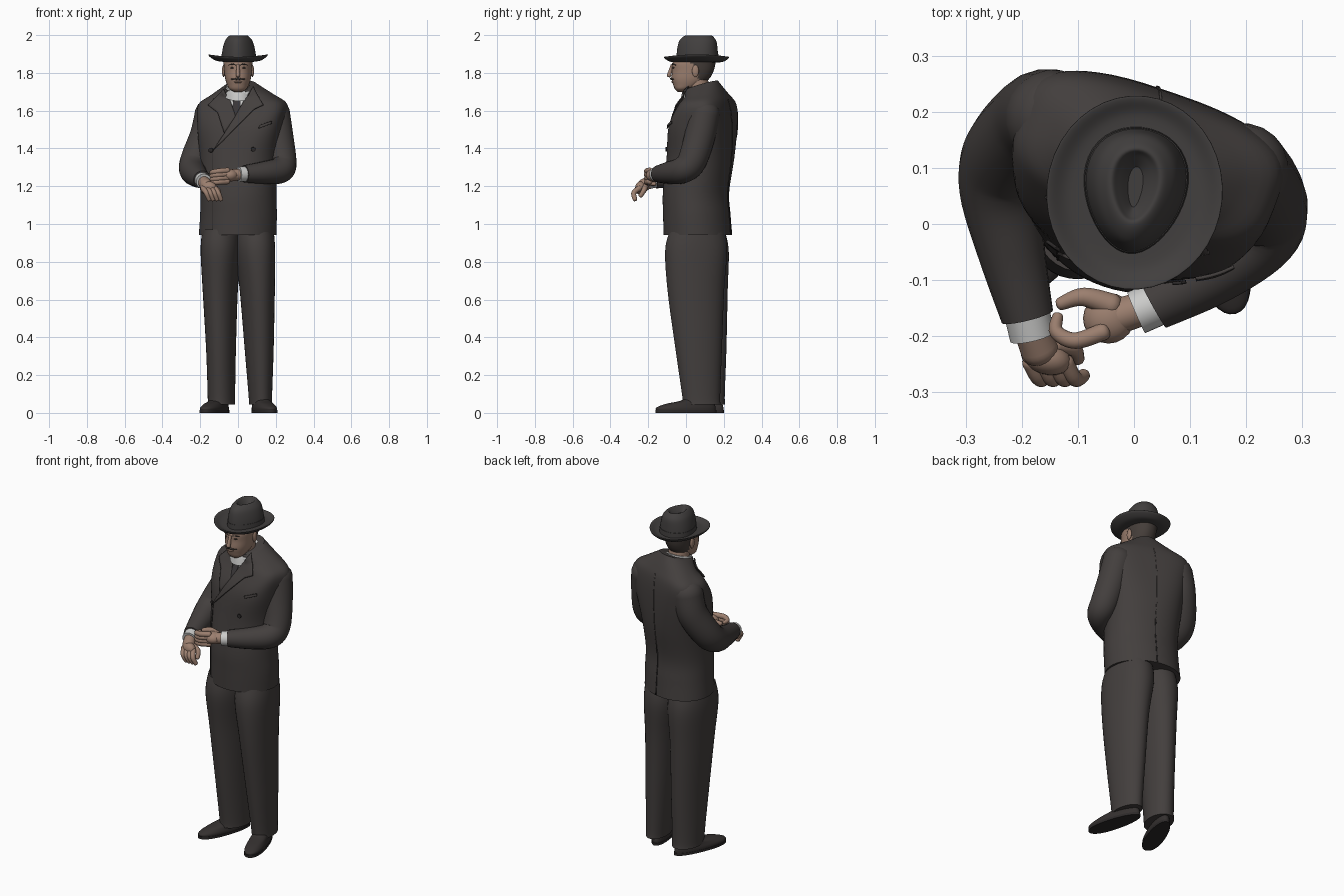
import bpy, bmesh, math
from mathutils import Vector
from mathutils.bvhtree import BVHTree

cube = bpy.data.objects.get("Cube")
if cube:
    bpy.data.objects.remove(cube, do_unlink=True)


def material(name, r, g, b):
    mat = bpy.data.materials.new(name)
    mat.use_nodes = True
    mat.diffuse_color = (r, g, b, 1)
    shader = next(n for n in mat.node_tree.nodes if n.type == 'BSDF_PRINCIPLED')
    shader.inputs["Base Color"].default_value = (r, g, b, 1)
    shader.inputs["Roughness"].default_value = 0.8
    return mat


SUIT = material("suit cloth", .056, .049, .047)
HAT = material("hat felt", .053, .049, .048)
DARK = material("dark seam", .025, .022, .022)
SKIN = material("skin", .33, .212, .158)
HAIR = material("hair", .06, .048, .042)
SHIRT = material("shirt white", .6, .6, .59)
TIE = material("tie", .04, .036, .038)
SHOE = material("shoe leather", .035, .03, .029)
built = []


def finish(name, bm, *mats):
    mesh = bpy.data.meshes.new(name)
    bmesh.ops.recalc_face_normals(bm, faces=bm.faces)
    bm.to_mesh(mesh)
    bm.free()
    for mat in mats:
        mesh.materials.append(mat)
    obj = bpy.data.objects.new(name, mesh)
    bpy.context.collection.objects.link(obj)
    built.append(obj)
    return obj


def smooth(points, steps):
    """Catmull-Rom interpolation of tuples of any length."""
    pad = [points[0], *points, points[-1]]
    out = []
    for a, b, c, d in zip(pad, pad[1:], pad[2:], pad[3:]):
        for s in range(steps):
            t = s / steps
            out.append([(2 * q + (r - p) * t + (2 * p - 5 * q + 4 * r - w) * t * t
                         + (3 * q - p - 3 * r + w) * t ** 3) / 2
                        for p, q, r, w in zip(a, b, c, d)])
    return out + [list(points[-1])]


def skin_rings(bm, rings):
    rings = [[bm.verts.new(co) for co in ring] for ring in rings]
    for low, high in zip(rings, rings[1:]):
        for i in range(len(low)):
            bm.faces.new((low[i - 1], low[i], high[i], high[i - 1]))
    bm.faces.new(rings[0])
    bm.faces.new(rings[-1])


def loft(name, rings, *mats, yaw=0, power=2.0, taper=0, tilt=0, steps=5, sides=40):
    """Stacked superellipses: centre x, y, z, half width, half depth, and maybe own power and tilt."""
    def point(ring, i):
        cx, cy, z, rx, ry, *own = ring
        n, lean = own or (power, tilt)
        a = math.tau * i / sides
        c, s = math.cos(a), math.sin(a)
        u = math.copysign(abs(c) ** (2 / n), c) * rx * (1 + taper * s)
        v = math.copysign(abs(s) ** (2 / n), s) * ry
        return (cx + u * math.cos(yaw) - v * math.sin(yaw),
                cy + u * math.sin(yaw) + v * math.cos(yaw), z + v * lean)
    bm = bmesh.new()
    skin_rings(bm, [[point(r, i) for i in range(sides)] for r in smooth(rings, steps)])
    return finish(name, bm, *mats)


def tube(name, path, mat, ends=(1, 1), steps=6, sides=20):
    """Round limb along x, y, z, radius points; ends sets which tips are domed."""
    dense = smooth(path, steps)
    spine = [(Vector(p[:3]), p[3]) for p in dense]
    first = (spine[0][0] - spine[1][0]).normalized()
    last = (spine[-1][0] - spine[-2][0]).normalized()
    (head, r0), (tail, r1) = spine[0], spine[-1]
    dome = [(.35, .9), (.6, .65), (.72, .3)]
    if ends[0]:
        spine = [(head + first * r0 * h, r0 * w) for h, w in reversed(dome)] + spine
    if ends[1]:
        spine += [(tail + last * r1 * h, r1 * w) for h, w in dome]
    rings, side, old = [], None, None
    for i, (co, r) in enumerate(spine):
        ahead = spine[min(i + 1, len(spine) - 1)][0] - spine[max(i - 1, 0)][0]
        ahead.normalize()
        side = ahead.orthogonal().normalized() if side is None else old.rotation_difference(ahead) @ side
        old = ahead
        up = ahead.cross(side)
        rings.append([co + r * (side * math.cos(math.tau * k / sides) + up * math.sin(math.tau * k / sides))
                      for k in range(sides)])
    bm = bmesh.new()
    skin_rings(bm, rings)
    return finish(name, bm, mat)


def ball(name, centre, size, mat, turn=0):
    bm = bmesh.new()
    bmesh.ops.create_uvsphere(bm, u_segments=20, v_segments=12, radius=1)
    bmesh.ops.scale(bm, vec=size, verts=bm.verts)
    obj = finish(name, bm, mat)
    obj.location = centre
    obj.rotation_euler.z = turn
    return obj


# Jacket body, turned towards the figure's right, square across the shoulders
jacket = loft("jacket", [
    (-.005, .062, .943, .208, .178, 2, 0), (0, .056, 1.05, .206, .175, 2, 0),
    (0, .052, 1.17, .203, .17, 2.1, 0), (.003, .075, 1.35, .208, .168, 2.4, 0),
    (.016, .088, 1.52, .23, .155, 3.1, 0), (.023, .112, 1.63, .238, .12, 3.1, 0),
    (.02, .108, 1.682, .172, .1, 2.4, .1), (.008, .078, 1.732, .086, .092, 2, .3)],
    SUIT, yaw=-.33, sides=64, taper=.05)
surface = BVHTree.FromPolygons([v.co for v in jacket.data.vertices],
                               [p.vertices for p in jacket.data.polygons])


def plate(name, outline, mat, lift, side=-1):
    """Thin panel laid on the jacket, outlined in x and z."""
    bm = bmesh.new()
    face = bm.faces.new([bm.verts.new((x, 0, z)) for x, z in outline])
    face.normal_update()
    bmesh.ops.triangulate(bm, faces=bm.faces)
    bmesh.ops.subdivide_edges(bm, edges=bm.edges, cuts=7, use_grid_fill=True)
    missed = []
    for v in bm.verts:
        hit, normal, *_ = surface.ray_cast(Vector((v.co.x, side, v.co.z)), Vector((0, -side, 0)))
        if hit is None:
            missed.append(v)
        else:
            v.co = hit + normal * lift * (1 if normal.y * side > 0 else -1)
    bmesh.ops.delete(bm, geom=missed, context='VERTS')
    obj = finish(name, bm, mat)
    solid = obj.modifiers.new("thickness", 'SOLIDIFY')
    solid.thickness = .006
    solid.offset = 0
    return obj


# Shirt front, tie, lapels and jacket details
plate("shirt_front", [(-.06, 1.7), (.06, 1.7), (-.01, 1.555)], SHIRT, .002)
plate("tie", [(-.018, 1.7), (.018, 1.7), (.014, 1.6), (-.01, 1.56), (-.028, 1.6)], TIE, .006)
plate("right_lapel", [(-.07, 1.71), (-.155, 1.625), (-.105, 1.585), (-.07, 1.48),
                      (-.01, 1.565), (-.042, 1.66)], SUIT, .008)
plate("left_lapel", [(.075, 1.72), (.135, 1.625), (.085, 1.6), (-.13, 1.385),
                     (-.01, 1.565), (.042, 1.66)], SUIT, .011)
plate("front_edge", [(-.137, 1.39), (-.134, 1.39), (-.134, .945), (-.137, .945)], DARK, -.001)
plate("breast_pocket", [(.11, 1.52), (.175, 1.545), (.175, 1.53), (.11, 1.505)], SUIT, .006)
plate("back_seam", [(.045, 1.66), (.049, 1.66), (.037, 1.2), (.033, 1.2)], SUIT, 0, side=1)
plate("back_vent", [(.031, 1.2), (.036, 1.2), (.036, .946), (.03, .946)], DARK, 0, side=1)
for x, z in ((.08, 1.395), (-.14, 1.39)):
    disc = [(x + .012 * math.cos(math.tau * k / 10), z + .012 * math.sin(math.tau * k / 10))
            for k in range(10)]
    plate("button", disc, DARK, .006)

# Sleeves, cuffs and wrists
tube("left_sleeve", [(.192, .098, 1.59, .083), (.212, .072, 1.46, .082), (.233, .03, 1.33, .077),
                     (.222, -.02, 1.285, .07), (.14, -.085, 1.272, .06), (.035, -.145, 1.265, .046)],
     SUIT, ends=(1, 0))
tube("left_cuff", [(.05, -.138, 1.265, .04), (.004, -.158, 1.263, .04)], SHIRT, ends=(0, 0))
tube("left_wrist", [(.03, -.146, 1.264, .03), (-.03, -.165, 1.258, .032)], SKIN)
tube("right_sleeve", [(-.143, .19, 1.59, .085), (-.17, .185, 1.47, .085), (-.224, .125, 1.34, .081),
                      (-.238, .06, 1.285, .073), (-.218, -.05, 1.255, .06), (-.19, -.165, 1.235, .047)],
     SUIT, ends=(1, 0))
tube("right_cuff", [(-.193, -.15, 1.237, .041), (-.181, -.2, 1.225, .041)], SHIRT, ends=(0, 0))
tube("right_wrist", [(-.186, -.18, 1.23, .031), (-.168, -.225, 1.205, .034)], SKIN)

# Right hand hanging from the wrist
ball("right_palm", (-.157, -.238, 1.19), (.046, .03, .037), SKIN, turn=-.3)
for i in range(4):
    x = -.185 + .021 * i
    tube("right_finger", [(x, -.246, 1.19, .015), (x + .017, -.276, 1.165, .014),
                          (x + .032, -.27, 1.13, .012)], SKIN, sides=12)
tube("right_thumb", [(-.14, -.215, 1.2, .016), (-.108, -.222, 1.18, .014),
                     (-.1, -.24, 1.15, .012)], SKIN, sides=12)

# Left hand pinching the other cuff
ball("left_palm", (-.045, -.168, 1.258), (.046, .045, .034), SKIN, turn=.3)
for i in range(4):
    z = 1.283 - .019 * i
    tube("left_finger", [(-.055, -.192, z, .016), (-.105, -.208, z - .004, .015),
                         (-.138, -.192, z - .01, .013), (-.136, -.165, z - .014, .01)], SKIN, sides=12)
tube("left_thumb", [(-.04, -.145, 1.27, .022), (-.09, -.13, 1.275, .017),
                    (-.13, -.142, 1.27, .012)], SKIN, sides=12)

# Trouser legs, overlapping at the top to form the seat
loft("right_trouser_leg", [
    (-.088, .105, .045, .072, .103, 2, 0), (-.088, .102, .1, .072, .104, 2, 0),
    (-.09, .09, .34, .078, .125, 2, 0), (-.094, .075, .65, .092, .147, 2, 0),
    (-.091, .064, .86, .105, .163, 2.15, 0), (-.088, .06, .97, .1, .145, 2, 0)], SUIT, yaw=-.14)
loft("left_trouser_leg", [
    (.12, .083, .045, .06, .1, 2, 0), (.118, .08, .1, .062, .102, 2, 0),
    (.112, .067, .34, .076, .124, 2, 0), (.102, .052, .65, .092, .151, 2, 0),
    (.09, .054, .86, .105, .165, 2.15, 0), (.088, .06, .97, .1, .145, 2, 0)], SUIT, yaw=.12)

# Shoes, each on its own thin sole
for name, x, y, turn in (("right", -.122, .045, -.36), ("left", .137, 0, .27)):
    upper = loft(name + "_shoe", [
        (0, 0, .012, .05, .162), (0, 0, .028, .05, .162), (0, .024, .048, .044, .133),
        (0, .07, .07, .04, .085), (0, .085, .12, .038, .065)], SHOE, power=2.2, taper=-.1)
    sole = loft(name + "_sole", [(0, 0, 0, .052, .166), (0, 0, .014, .052, .166)],
                DARK, power=2.2, taper=-.1, steps=1)
    for part in (upper, sole):
        part.location = (x, y, 0)
        part.rotation_euler.z = turn

# Neck, collar and head
tube("neck", [(.005, .08, 1.64, .06), (0, .055, 1.78, .058)], SKIN)
loft("shirt_collar", [(.005, .06, 1.68, .078, .09), (.003, .06, 1.71, .07, .084),
                      (.002, .06, 1.729, .064, .078)], SHIRT, tilt=.32)
head = loft("head", [
    (0, -.022, 1.7, .022, .022), (0, -.014, 1.715, .045, .045), (0, .008, 1.738, .058, .076),
    (0, .024, 1.77, .068, .1), (0, .036, 1.81, .073, .11), (0, .041, 1.85, .076, .115),
    (0, .052, 1.864, .074, .106), (0, .06, 1.875, .06, .085)], SKIN, HAIR, power=2.2)
for face in head.data.polygons:
    c = face.center
    if c.z > 1.75 and c.y > (.065 if c.z < 1.79 else .03):
        face.material_index = 1

# Face
tube("nose", [(0, -.074, 1.84, .008), (0, -.083, 1.81, .01), (0, -.09, 1.786, .012)], SKIN, sides=12)
for s in (-1, 1):
    ball("ear", (s * .076, .05, 1.81), (.009, .018, .032), SKIN)
    ball("eye", (s * .03, -.066, 1.827), (.011, .006, .004), HAIR)
    tube("eyebrow", [(s * .012, -.072, 1.842, .003), (s * .03, -.069, 1.846, .004),
                     (s * .05, -.055, 1.842, .002)], HAIR, sides=8)
    tube("moustache", [(0, -.079, 1.771, .005), (s * .018, -.076, 1.766, .005),
                       (s * .038, -.066, 1.767, .002)], HAIR, sides=10)
    ball("lip", (s * .008, -.072, 1.752), (.014, .006, .005), SKIN)

# Hat with a creased crown, a band and an upswept brim
loft("hat_crown", [
    (.002, .06, 1.862, .091, .112), (.002, .06, 1.92, .085, .108), (.002, .062, 1.965, .073, .1),
    (.002, .064, 1.988, .058, .084), (.002, .068, 1.998, .043, .066), (.002, .068, 1.986, .03, .055),
    (.002, .066, 1.965, .013, .036)], HAT, taper=.2, yaw=-.1)
loft("hat_band", [(.002, .06, 1.865, .0925, .1135), (.002, .06, 1.9, .0895, .1115)],
     HAT, taper=.2, yaw=-.1, steps=2)
brim = loft("hat_brim", [
    (.001, .057, 1.856, .08, .1), (.001, .057, 1.86, .12, .138), (.001, .056, 1.876, .15, .166),
    (.001, .056, 1.887, .157, .173), (.001, .056, 1.886, .148, .164), (.001, .057, 1.874, .12, .138),
    (.001, .057, 1.872, .08, .1)], HAT, yaw=-.1)
for v in brim.data.vertices:
    v.co.z += .4 * (v.co.x ** 2) - .1 * (v.co.y - .056) ** 2

# Smooth shading with crisp edges
bpy.ops.object.select_all(action='DESELECT')
for obj in built:
    obj.select_set(True)
bpy.context.view_layer.objects.active = jacket
bpy.ops.object.shade_smooth_by_angle(angle=math.radians(40))
